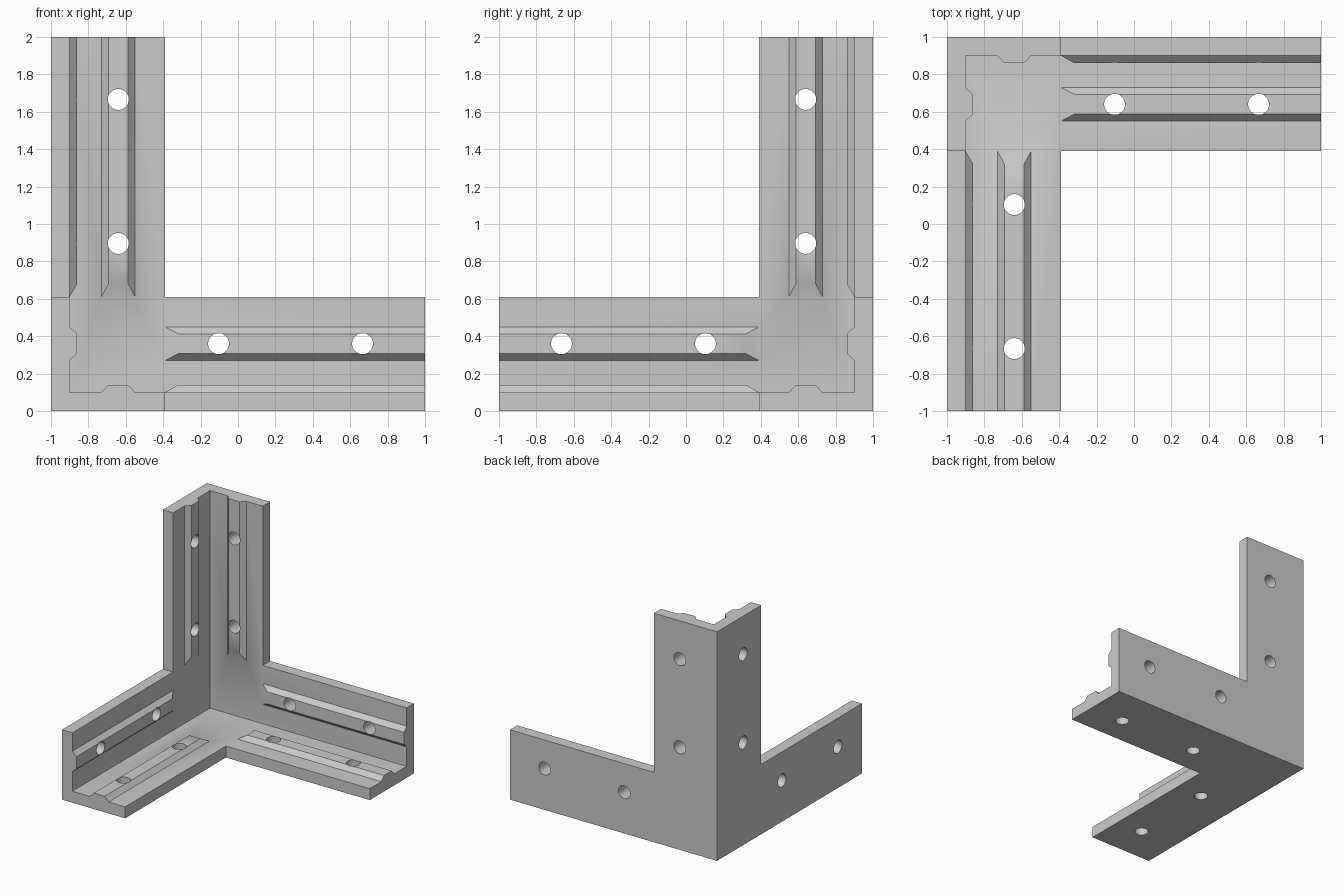
import bpy, bmesh
from math import sin, cos, pi, radians
from itertools import product

cube = bpy.data.objects.get("Cube")
if cube:
    bpy.data.objects.remove(cube, do_unlink=True)

LENGTH, WIDTH, THICK = 2.0, 0.61, 0.10
RIB_HEIGHT, RIB_CENTRE, RIB_BASE, RIB_TOP = 0.04, 0.36, 0.09, 0.053
HOLES, HOLE_RADIUS = (0.896, 1.666), 0.056

grey = bpy.data.materials.new("light_grey")
grey.use_nodes = True
grey.diffuse_color = (0.6, 0.6, 0.6, 1)
grey.node_tree.nodes["Principled BSDF"].inputs["Base Color"].default_value = (0.6, 0.6, 0.6, 1)


def solid(name, points, axes=(0, 1, 2)):
    """Convex solid; points are distances from the outer corner, axes reorders them."""
    bm = bmesh.new()
    for p in points:
        q = [0, 0, 0]
        for value, axis in zip(p, axes):
            q[axis] = value
        bm.verts.new((q[0] - 1, 1 - q[1], q[2]))
    bmesh.ops.convex_hull(bm, input=bm.verts)
    bmesh.ops.dissolve_limit(bm, angle_limit=radians(1), verts=bm.verts, edges=bm.edges)
    bmesh.ops.recalc_face_normals(bm, faces=bm.faces)
    mesh = bpy.data.meshes.new(name)
    bm.to_mesh(mesh)
    bm.free()
    mesh.materials.append(grey)
    obj = bpy.data.objects.new(name, mesh)
    bpy.context.collection.objects.link(obj)
    return obj


def box(a, b, c):
    return list(product(a, b, c))


def combine(target, other, operation):
    bpy.context.view_layer.objects.active = target
    mod = target.modifiers.new(operation, 'BOOLEAN')
    mod.operation, mod.solver, mod.object = operation, 'EXACT', other
    bpy.ops.object.modifier_apply(modifier=mod.name)
    bpy.data.objects.remove(other, do_unlink=True)


# Three joined L-shaped plates, carved from a block
full, beyond = (0, LENGTH), LENGTH + 1
bracket = solid("corner_bracket", box(full, full, full))
combine(bracket, solid("inner_cutter", box(*[(THICK, beyond)] * 3)), 'DIFFERENCE')
for axes in ((0, 1, 2), (1, 2, 0), (2, 0, 1)):
    gap = box((WIDTH, beyond), (WIDTH, beyond), (-1, beyond))
    combine(bracket, solid("gap_cutter", gap, axes), 'DIFFERENCE')

# Bevelled rib and two bolt holes on each plate of each arm: along, across, normal
arms = [(0, 1, 2), (1, 0, 2), (1, 2, 0), (2, 1, 0), (2, 0, 1), (0, 2, 1)]
for axes in arms:
    base = (RIB_CENTRE - RIB_BASE, RIB_CENTRE + RIB_BASE)
    top = (RIB_CENTRE - RIB_TOP, RIB_CENTRE + RIB_TOP)
    rib = box((WIDTH, LENGTH), base, (THICK / 2, THICK))
    rib += box((WIDTH + 0.07, LENGTH), top, (THICK + RIB_HEIGHT,))
    combine(bracket, solid("rib", rib, axes), 'UNION')
for axes in arms:
    for along in HOLES:
        ring = [(along + HOLE_RADIUS * cos(i * pi / 20), RIB_CENTRE + HOLE_RADIUS * sin(i * pi / 20), n)
                for i in range(40) for n in (-0.1, 0.25)]
        combine(bracket, solid("hole_cutter", ring, axes), 'DIFFERENCE')

# Smooth hole walls, crisp edges elsewhere
bpy.ops.object.select_all(action='DESELECT')
bracket.select_set(True)
bpy.context.view_layer.objects.active = bracket
bpy.ops.object.shade_smooth_by_angle(angle=radians(30))
